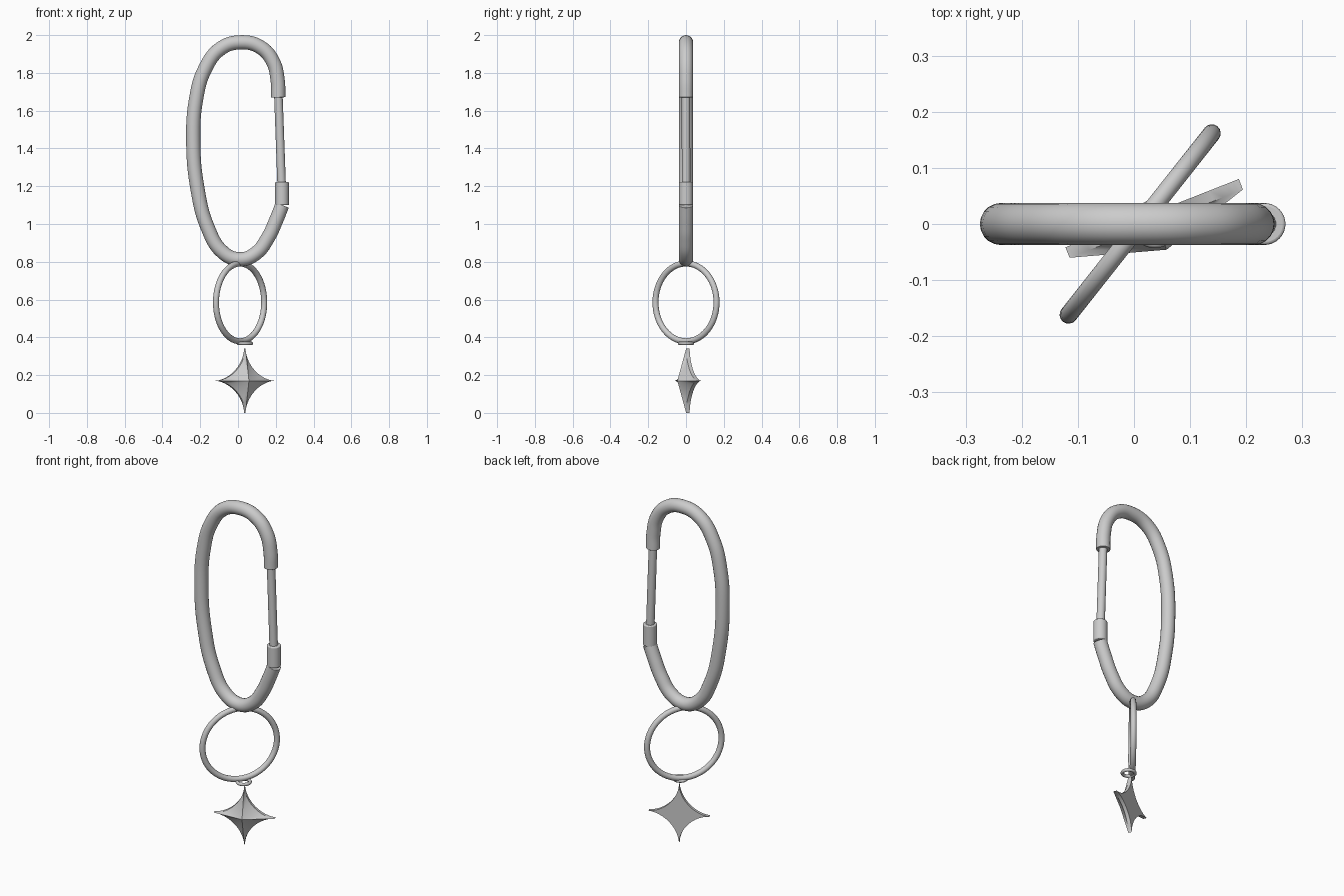
import bpy, bmesh, math
from mathutils import Vector

if "Cube" in bpy.data.objects:
    bpy.data.objects.remove(bpy.data.objects["Cube"])


def finish(obj, bevel=0.0):
    bpy.ops.object.select_all(action='DESELECT')
    obj.select_set(True)
    bpy.context.view_layer.objects.active = obj
    if bevel:
        mod = obj.modifiers.new("rounded_ends", 'BEVEL')
        mod.width, mod.segments = bevel, 3
        mod.limit_method, mod.angle_limit = 'ANGLE', math.radians(50)
    bpy.ops.object.shade_smooth_by_angle(angle=math.radians(40))


def tube(name, points, radius, bevel):
    """Round bar following a smooth path of (x, z) points."""
    cu = bpy.data.curves.new(name, 'CURVE')
    cu.dimensions = '3D'
    cu.bevel_depth, cu.bevel_resolution = radius, 8
    cu.resolution_u, cu.use_fill_caps = 6, True
    sp = cu.splines.new('BEZIER')
    sp.bezier_points.add(len(points) - 1)
    for bp, (x, z) in zip(sp.bezier_points, points):
        bp.co = (x, 0, z)
        bp.handle_left_type = bp.handle_right_type = 'AUTO'
    obj = bpy.data.objects.new(name, cu)
    bpy.context.collection.objects.link(obj)
    bpy.ops.object.select_all(action='DESELECT')
    obj.select_set(True)
    bpy.context.view_layer.objects.active = obj
    bpy.ops.object.convert(target='MESH')
    obj = bpy.context.object
    # weld the caps so the end rims can be rounded
    bm = bmesh.new()
    bm.from_mesh(obj.data)
    bmesh.ops.remove_doubles(bm, verts=bm.verts, dist=1e-5)
    bmesh.ops.recalc_face_normals(bm, faces=bm.faces)
    bm.to_mesh(obj.data)
    bm.free()
    finish(obj, bevel)


def rod(name, a, b, radius, bevel=0.0):
    a, b = Vector(a), Vector(b)
    bpy.ops.mesh.primitive_cylinder_add(vertices=32, radius=radius, depth=(b - a).length,
                                        location=(a + b) / 2)
    obj = bpy.context.object
    obj.name = name
    obj.rotation_euler = (b - a).to_track_quat('Z', 'Y').to_euler()
    finish(obj, bevel)


def ring(name, loc, rot, major, minor):
    bpy.ops.mesh.primitive_torus_add(major_segments=64, minor_segments=16, location=loc,
                                     rotation=rot, major_radius=major, minor_radius=minor)
    bpy.context.object.name = name
    finish(bpy.context.object)


# carabiner body, open on the right
tube("clip_body", [
    (0.234, 1.10), (0.20, 1.015), (0.16, 0.93), (0.095, 0.845), (0.01, 0.813),
    (-0.08, 0.85), (-0.16, 0.98), (-0.215, 1.19), (-0.237, 1.44), (-0.222, 1.66),
    (-0.175, 1.82), (-0.09, 1.93), (0.02, 1.962), (0.12, 1.935), (0.185, 1.86),
    (0.21, 1.76), (0.213, 1.67)], 0.0375, 0.012)

# gate bar and its sleeve
rod("gate_bar", (0.213, 0, 1.70), (0.235, 0, 1.10), 0.0225)
rod("gate_sleeve", (0.233, 0, 1.10), (0.233, 0, 1.222), 0.037, 0.005)

# large split ring and small jump ring
ring("key_ring", (0.011, 0, 0.585), (math.pi / 2, 0, math.radians(51.7)), 0.206, 0.016)
ring("jump_ring", (0.037, 0, 0.368), (0, 0, 0), 0.034, 0.009)

# star pendant: concave four-pointed rim, flat back, raised front
bm = bmesh.new()
n = 64
rows = []
for y in (-0.010, 0.010):
    row = []
    for i in range(n):
        c, s = math.cos(2 * math.pi * i / n), math.sin(2 * math.pi * i / n)
        row.append(bm.verts.new((math.copysign(abs(c) ** 3.3, c) * 0.166, y,
                                 math.copysign(abs(s) ** 3.3, s) * 0.17)))
    rows.append(row)
apex = bm.verts.new((0, -0.06, 0))
back = bm.verts.new((0, 0.010, 0))
for i in range(n):
    j = (i + 1) % n
    bm.faces.new((rows[0][i], rows[0][j], rows[1][j], rows[1][i]))
    bm.faces.new((apex, rows[0][j], rows[0][i]))
    bm.faces.new((back, rows[1][i], rows[1][j]))
bmesh.ops.recalc_face_normals(bm, faces=bm.faces)
me = bpy.data.meshes.new("star_pendant")
bm.to_mesh(me)
bm.free()
star = bpy.data.objects.new("star_pendant", me)
bpy.context.collection.objects.link(star)
star.location = (0.036, 0.010, 0.17)
star.rotation_euler = (0, 0, math.radians(21.5))
finish(star)
